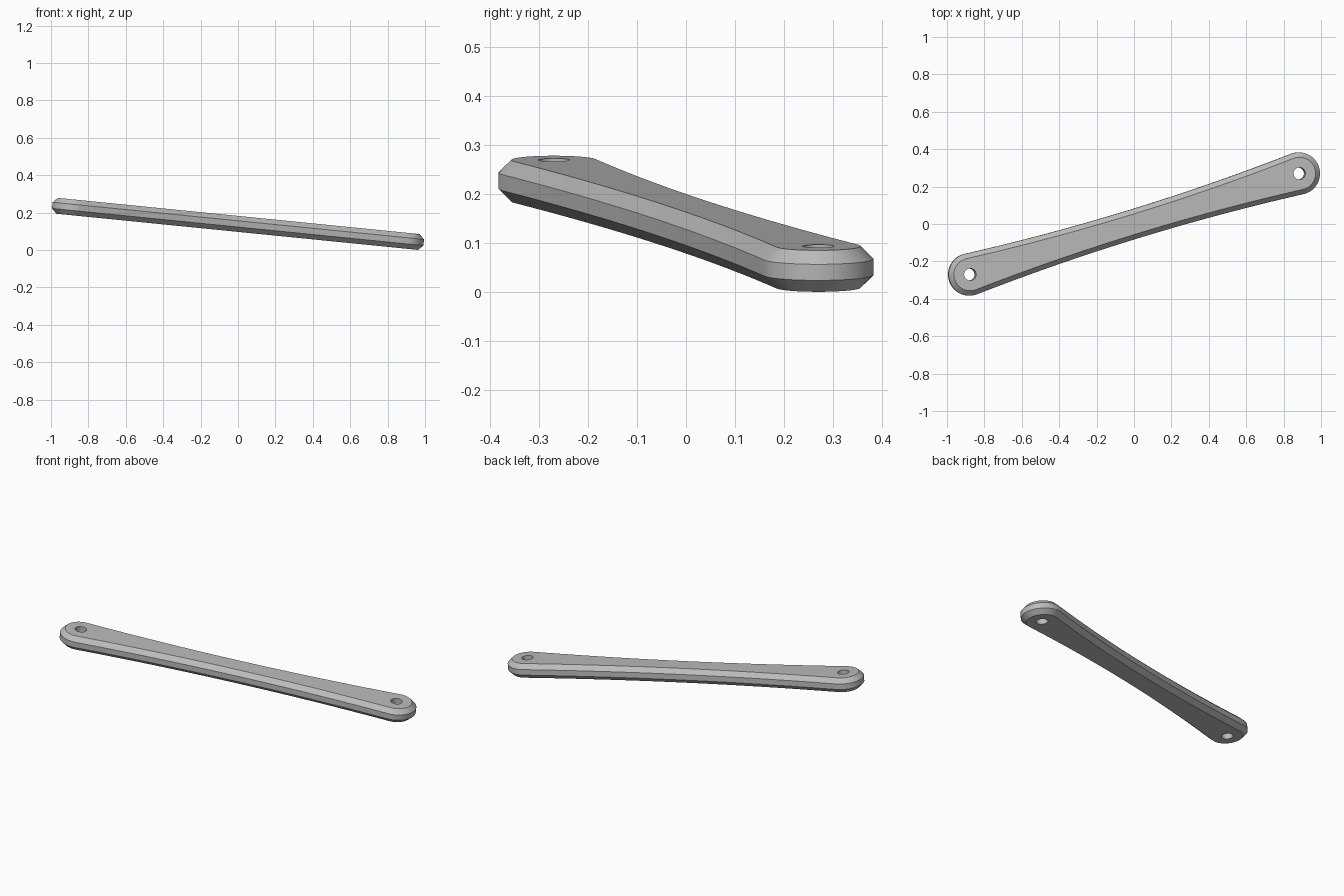
import bpy
import bmesh
import math
from mathutils import Matrix

cube = bpy.data.objects.get("Cube")
if cube:
    bpy.data.objects.remove(cube)

HALF_SPAN = 0.925      # centre of the bar to each hole
END_R = 0.113
WAIST = 0.079
THICK = 0.085
CHAMFER = 0.026
HOLE_R = 0.032
ARC_STEPS = 24
SIDE_STEPS = 24
FLARE = math.radians(4)

metal = bpy.data.materials.new("grey metal")
metal.use_nodes = True
colour = (0.5, 0.5, 0.5, 1)
metal.diffuse_color = colour
metal.node_tree.nodes["Principled BSDF"].inputs["Base Color"].default_value = colour


def outline(inset):
    """Waisted bar with round ends, shrunk by inset."""
    half = []
    r = END_R - inset
    sweep = math.pi / 2 + FLARE
    for i in range(ARC_STEPS + 1):
        a = -sweep + 2 * sweep * i / ARC_STEPS
        half.append((HALF_SPAN + r * math.cos(a), r * math.sin(a)))
    end_x, end_y = half[-1]
    waist = WAIST - inset
    for i in range(1, SIDE_STEPS):
        t = 1 - 2 * i / SIDE_STEPS
        half.append((end_x * t, waist + (end_y - waist) * t * t))
    return half + [(-x, -y) for x, y in half]


# Bar body: four stacked outlines give the straight wall and both chamfers
bm = bmesh.new()
top = THICK / 2
levels = [(-top, CHAMFER), (CHAMFER - top, 0), (top - CHAMFER, 0), (top, CHAMFER)]
rings = [[bm.verts.new((x, y, z)) for x, y in outline(inset)] for z, inset in levels]
n = len(rings[0])
for low, high in zip(rings, rings[1:]):
    for i in range(n):
        j = (i + 1) % n
        bm.faces.new((low[i], low[j], high[j], high[i]))
bm.faces.new(rings[0][::-1])
bm.faces.new(rings[-1])
mesh = bpy.data.meshes.new("link_bar")
bm.to_mesh(mesh)
bm.free()
mesh.materials.append(metal)
bar = bpy.data.objects.new("link_bar", mesh)
bpy.context.collection.objects.link(bar)

# Pivot hole at each end
for side in (-1, 1):
    bpy.ops.mesh.primitive_cylinder_add(vertices=32, radius=HOLE_R, depth=0.3,
                                        location=(side * HALF_SPAN, 0, 0))
    cutter = bpy.context.object
    cutter.name = "hole_cutter"
    cutter.hide_render = True
    cutter.data.materials.append(metal)
    bpy.ops.object.select_all(action='DESELECT')
    bpy.context.view_layer.objects.active = bar
    bar.select_set(True)
    cut = bar.modifiers.new("pivot_hole", 'BOOLEAN')
    cut.operation = 'DIFFERENCE'
    cut.solver = 'EXACT'
    cut.object = cutter
    bpy.ops.object.modifier_apply(modifier=cut.name)
    bpy.data.objects.remove(cutter)

# Swing the bar sideways, then tilt it down towards its left end
swing = Matrix.Rotation(math.atan2(0.27, 0.885), 4, 'Z')
tilt = Matrix.Rotation(math.atan(0.1), 4, 'Y')
bar.data.transform(Matrix.Translation((0, 0, 0.14)) @ tilt @ swing)
bpy.ops.object.shade_smooth_by_angle(angle=math.radians(25))
